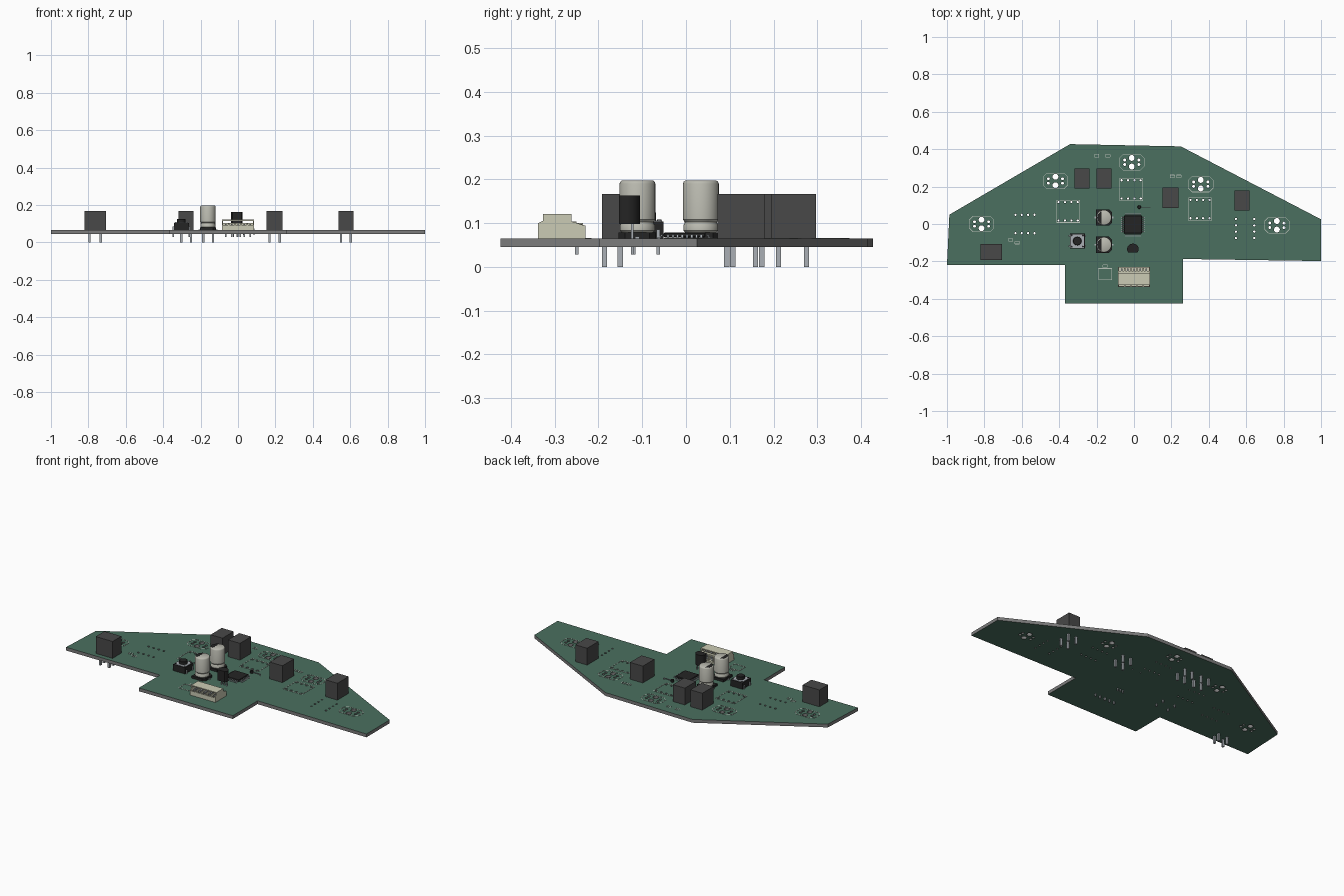
import bpy, bmesh, math
from mathutils import Matrix, Vector

if "Cube" in bpy.data.objects:
    bpy.data.objects.remove(bpy.data.objects["Cube"])

TOP = 0.065


def mat(name, r, g, b):
    m = bpy.data.materials.new(name)
    m.diffuse_color = (r, g, b, 1)
    m.use_nodes = True
    m.node_tree.nodes["Principled BSDF"].inputs["Base Color"].default_value = m.diffuse_color
    return m


GREEN = mat("solder_mask", .07, .16, .115)
EDGE = mat("board_edge", .2, .2, .2)
DARK = mat("sensor_grey", .065, .065, .065)
BLACK = mat("black_plastic", .018, .018, .018)
METAL = mat("metal", .4, .43, .46)
ALU = mat("can_metal", .5, .5, .44)
CREAM = mat("cream_plastic", .6, .6, .46)
SILK = mat("silkscreen", .5, .55, .5)


def box(bm, x0, x1, y0, y1, z0, z1):
    m = Matrix.Translation(((x0 + x1) / 2, (y0 + y1) / 2, (z0 + z1) / 2))
    bmesh.ops.create_cube(bm, size=1, matrix=m @ Matrix.Diagonal((x1 - x0, y1 - y0, z1 - z0, 1)))


def pin(bm, x, y, z0, z1, w=.012):
    box(bm, x - w / 2, x + w / 2, y - w / 2, y + w / 2, z0, z1)


def prism(bm, pts, d):
    # closed 3D outline pushed along the vector d
    f = bm.faces.new([bm.verts.new(p) for p in pts])
    new = bmesh.ops.extrude_face_region(bm, geom=[f])["geom"]
    bmesh.ops.translate(bm, vec=d, verts=[v for v in new if isinstance(v, bmesh.types.BMVert)])


def lathe(bm, x, y, profile, n=32):
    rings = [[bm.verts.new((x + r * math.cos(2 * math.pi * i / n), y + r * math.sin(2 * math.pi * i / n), z))
              for i in range(n)] for r, z in profile]
    for a, b in zip(rings, rings[1:]):
        for i in range(n):
            bm.faces.new((a[i], a[(i + 1) % n], b[(i + 1) % n], b[i]))
    bm.faces.new(rings[0])
    bm.faces.new(rings[-1])


def finish(name, bm, material, smooth=False):
    bmesh.ops.recalc_face_normals(bm, faces=bm.faces)
    me = bpy.data.meshes.new(name)
    bm.to_mesh(me)
    bm.free()
    me.materials.append(material)
    ob = bpy.data.objects.new(name, me)
    bpy.context.collection.objects.link(ob)
    if smooth:
        bpy.ops.object.select_all(action='DESELECT')
        ob.select_set(True)
        bpy.context.view_layer.objects.active = ob
        bpy.ops.object.shade_smooth_by_angle(angle=math.radians(35))
    return ob


# Positions of repeated footprints
leds = [(-.012, .33), (-.42, .23), (.357, .213), (.764, -.007), (-.815, 0)]
chips = [(-.015, .185, 0), (-.352, .068, 0), (.353, .08, 0), (-.583, 0, 0), (.594, -.024, 1)]

holes = []
for x, y in leds:
    for s in (-1, 1):
        holes.append((x, y + s * .023, .016))
        holes += [(x + s * .038, y + t * .012, .008) for t in (-1, 1)]
for x, y, turned in chips:
    for s in (-1, 1):
        for i in range(4):
            u, v = (i - 1.5) * .034, s * .049
            holes.append((x + v, y + u, .006) if turned else (x + u, y + v, .006))

# Circuit board: filled flat curve with drilled holes
outline = [(-.342, .427), (.25, .415), (1, .025), (1, -.198), (.262, -.187), (.262, -.424),
           (-.369, -.424), (-.369, -.22), (-1, -.22), (-.987, .05)]
cu = bpy.data.curves.new("board_outline", 'CURVE')
cu.dimensions, cu.fill_mode, cu.extrude = '2D', 'BOTH', .01
loops = [outline] + [[(x + r * math.cos(math.tau * i / 14), y + r * math.sin(math.tau * i / 14))
                      for i in range(14)] for x, y, r in holes]
for pts in loops:
    sp = cu.splines.new('POLY')
    sp.points.add(len(pts) - 1)
    for p, (x, y) in zip(sp.points, pts):
        p.co = (x, y, 0, 1)
    sp.use_cyclic_u = True
tmp = bpy.data.objects.new("board_outline", cu)
bpy.context.collection.objects.link(tmp)
dg = bpy.context.evaluated_depsgraph_get()
me = bpy.data.meshes.new_from_object(tmp.evaluated_get(dg))
bpy.data.objects.remove(tmp)
me.materials.clear()
bm = bmesh.new()
bm.from_mesh(me)
bmesh.ops.translate(bm, verts=bm.verts, vec=(0, 0, .055))
bmesh.ops.remove_doubles(bm, verts=bm.verts, dist=1e-5)
board = finish("circuit_board", bm, GREEN)
board.data.materials.append(EDGE)
for p in board.data.polygons:
    p.use_smooth = False
    p.material_index = 0 if abs(p.normal.z) > .5 else 1

# Silkscreen outlines
bm = bmesh.new()


def line_loop(pts, w=.003):
    for a, b in zip(pts, pts[1:] + pts[:1]):
        a, b = Vector((*a, TOP)), Vector((*b, TOP))
        n = (b - a).normalized().cross(Vector((0, 0, 1))) * w / 2
        prism(bm, [a - n, b - n, b + n, a + n], Vector((0, 0, .0015)))


def frame(x, y, hx, hy, c=0):
    pts = [(hx - c, hy), (-hx + c, hy), (-hx, hy - c), (-hx, -hy + c),
           (-hx + c, -hy), (hx - c, -hy), (hx, -hy + c), (hx, hy - c)]
    pts = pts if c else [(hx, hy), (-hx, hy), (-hx, -hy), (hx, -hy)]
    line_loop([(x + a, y + b) for a, b in pts])


for x, y in leds:
    frame(x, y, .066, .042, .02)
for x, y, turned in chips[:3]:
    frame(x, y, .062, .06)
frame(-.154, -.268, .036, .03)
for x, y in [(-.154, -.225), (-.2, .365), (-.14, .365), (.205, .255), (.24, .255), (-.66, -.085), (-.625, -.1)]:
    frame(x, y, .012, .007)
finish("silkscreen_outlines", bm, SILK)

# Reflective sensor boxes with four legs: x0, x1, y0, y1, leg half spacings
sensors = [(-.317, -.237, .19, .297, .026, .032), (-.2, -.12, .19, .297, .026, .032),
           (.153, .239, .085, .195, .027, .033), (.537, .617, .072, .18, .026, .033),
           (-.82, -.707, -.192, -.108, .03, .018)]
for i, (x0, x1, y0, y1, px, py) in enumerate(sensors):
    bm = bmesh.new()
    box(bm, x0, x1, y0, y1, TOP, .167)
    finish(f"sensor_box_{i}", bm, DARK)
    bm = bmesh.new()
    cx, cy = (x0 + x1) / 2, (y0 + y1) / 2 - (.018 if i == 4 else 0)
    for s in (-1, 1):
        for t in (-1, 1):
            pin(bm, cx + s * px, cy + t * py, 0, TOP + .01)
    finish(f"sensor_legs_{i}", bm, METAL)

# Electrolytic capacitors on chamfered black bases
for i, y in enumerate((.034, -.111)):
    x, h = -.161, .043
    bm = bmesh.new()
    base = [(-h, -h), (h - .015, -h), (h, -h + .015), (h, h - .015), (h - .015, h), (-h, h)]
    prism(bm, [(x + a, y + b, TOP) for a, b in base], Vector((0, 0, .014)))
    finish(f"capacitor_base_{i}", bm, BLACK)
    bm = bmesh.new()
    lathe(bm, x, y, [(.036, .079), (.04, .083), (.04, .095), (.037, .1), (.037, .103),
                     (.041, .108), (.041, .19), (.039, .195), (.036, .197)])
    finish(f"capacitor_can_{i}", bm, ALU, True)
    bm = bmesh.new()
    arc = [math.radians(110 + k * 14) for k in range(11)]
    prism(bm, [(x + .036 * math.cos(a), y + .036 * math.sin(a), .1965) for a in arc], Vector((0, 0, .001)))
    finish(f"capacitor_polarity_mark_{i}", bm, BLACK)
    bm = bmesh.new()
    for s in (-1, 1):
        box(bm, x + s * .044 - .007, x + s * .044 + .007, y - .005, y + .005, TOP, TOP + .004)
    finish(f"capacitor_tabs_{i}", bm, METAL)

# Microcontroller with bent legs on four sides
mx, my = -.006, -.003
bm = bmesh.new()
box(bm, mx - .048, mx + .048, my - .048, my + .048, TOP + .002, .079)
bmesh.ops.bevel(bm, geom=bm.edges[:], offset=.003, segments=1, affect='EDGES')
finish("microcontroller", bm, BLACK)
bm = bmesh.new()
for i in range(8):
    u = (i - 3.5) * .0108
    for k in range(4):
        rot = Matrix.Translation((mx, my, 0)) @ Matrix.Rotation(k * math.pi / 2, 4, 'Z')
        leg = [(.046, .074), (.054, .074), (.057, .0675), (.063, .0675), (.063, .065), (.055, .065), (.052, .072), (.046, .072)]
        prism(bm, [rot @ Vector((a, u - .0025, z)) for a, z in leg], rot.to_3x3() @ Vector((0, .005, 0)))
finish("microcontroller_legs", bm, METAL)

# Push button
bx, by = -.303, -.091
bm = bmesh.new()
box(bm, bx - .04, bx + .04, by - .04, by + .04, TOP, .104)
finish("button_housing", bm, BLACK)
bm = bmesh.new()
lathe(bm, bx, by, [(.023, .1), (.023, .123), (.021, .125)], 24)
for s in (-1, 1):
    for t in (-1, 1):
        lathe(bm, bx + s * .03, by + t * .03, [(.005, .1), (.005, .108)], 12)
finish("button_plunger", bm, BLACK, True)
bm = bmesh.new()
box(bm, bx - .036, bx + .036, by - .036, by + .036, .104, .106)
for s in (-1, 1):
    for t in (-1, 1):
        pin(bm, bx + s * .042, by + t * .028, .028, .085, .008)
finish("button_plate_and_legs", bm, METAL)

# Half round transistor on three legs
bm = bmesh.new()
arc = [math.radians(-40 + k * 260 / 20) for k in range(21)]
prism(bm, [(-.006 + .031 * math.cos(a), -.134 + .029 * math.sin(a), .098) for a in arc], Vector((0, 0, .065)))
finish("transistor_body", bm, BLACK, True)
bm = bmesh.new()
for k in (-1, 0, 1):
    pin(bm, -.006 + k * .018, -.123, .028, .1, .006)
finish("transistor_legs", bm, METAL)

# Small upright bead with a bent wire
bm = bmesh.new()
lathe(bm, .028, .09, [(.008, TOP), (.01, .068), (.01, .078), (.008, .08)], 16)
finish("bead_part", bm, BLACK, True)
bm = bmesh.new()
box(bm, .028, .088, .088, .092, .071, .075)
for x in (.028, .086):
    pin(bm, x, .09, .04, .074, .004)
finish("bead_wire", bm, METAL)

# Five way connector: end plates, walls, dividers
bm = bmesh.new()
side = [(-.338, TOP), (-.338, .1), (-.327, .105), (-.327, .121), (-.262, .121), (-.262, .104), (-.23, .094), (-.23, TOP)]
for x in (-.085, .079):
    prism(bm, [(x, y, z) for y, z in side], Vector((.006, 0, 0)))
box(bm, -.08, .08, -.338, -.23, TOP, .074)
box(bm, -.08, .08, -.338, -.332, .074, .092)
box(bm, -.08, .08, -.268, -.25, .074, .104)
box(bm, -.08, .08, -.327, -.262, .115, .121)
for k in range(4):
    x = (k - 1.5) * .033
    box(bm, x - .003, x + .003, -.335, -.235, .074, .1)
finish("connector_housing", bm, CREAM)
bm = bmesh.new()
for k in range(5):
    x = (k - 2) * .033
    box(bm, x - .004, x + .004, -.325, -.238, .09, .098)
    pin(bm, x, -.25, .028, .098, .008)
finish("connector_pins", bm, METAL)
